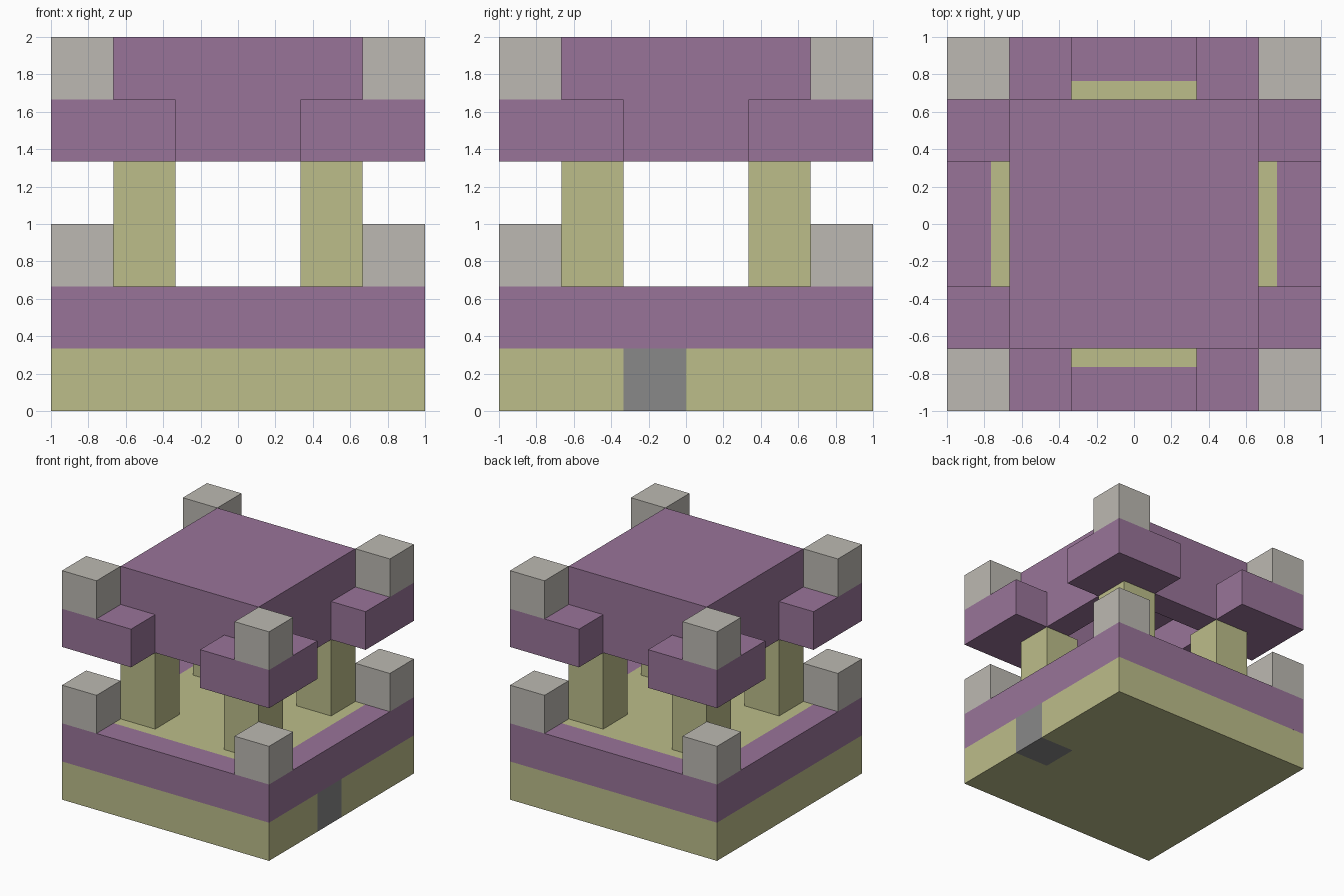
import bpy
import bmesh

U = 1 / 3  # edge of one block

default = bpy.data.objects.get("Cube")
if default:
    bpy.data.objects.remove(default, do_unlink=True)


def srgb(*channels):
    """Convert 0-255 display values to a linear colour."""
    linear = []
    for c in channels:
        c /= 255
        linear.append(c / 12.92 if c < 0.04 else ((c + 0.055) / 1.055) ** 2.4)
    return (*linear, 1)


def material(name, colour):
    mat = bpy.data.materials.new(name)
    mat.use_nodes = True
    mat.diffuse_color = colour
    mat.node_tree.nodes["Principled BSDF"].inputs["Base Color"].default_value = colour
    return mat


purple = material("purple", srgb(153, 116, 153))
straw = material("straw", srgb(188, 189, 138))
pale_stone = material("pale stone", srgb(188, 185, 178))
dark_grey = material("dark grey", srgb(136, 136, 136))


def prism(outline, bottom, top):
    """Extrude an outline, in block units, between two heights."""
    bm = bmesh.new()
    base = bm.faces.new([bm.verts.new((x * U, y * U, bottom * U)) for x, y in outline])
    result = bmesh.ops.extrude_face_region(bm, geom=[base], use_keep_orig=True)
    verts = [v for v in result["geom"] if isinstance(v, bmesh.types.BMVert)]
    bmesh.ops.translate(bm, verts=verts, vec=(0, 0, (top - bottom) * U))
    bmesh.ops.recalc_face_normals(bm, faces=bm.faces)
    return bm


def rect(x0, y0, x1, y1):
    return [(x0, y0), (x1, y0), (x1, y1), (x0, y1)]


def facing(bm, direction):
    bm.normal_update()
    return [f for f in bm.faces if f.normal.z * direction > 0.9]


def finish(name, bm, *mats):
    mesh = bpy.data.meshes.new(name)
    bm.to_mesh(mesh)
    bm.free()
    for mat in mats:
        mesh.materials.append(mat)
    bpy.context.collection.objects.link(bpy.data.objects.new(name, mesh))


# Base slab with a one-block notch on its left side, filled by a grey block
notched = [(-3, -3), (3, -3), (3, -1), (2, -1), (2, 0), (3, 0), (3, 3), (-3, 3)]
finish("base_slab", prism(notched, 0, 1), straw)
finish("side_block", prism(rect(2, -1, 3, 0), 0, 1), dark_grey)

# Terrace with a purple border around a straw floor
bm = prism(rect(-3, -3, 3, 3), 1, 2)
floor = facing(bm, 1)
bmesh.ops.inset_region(bm, faces=floor, thickness=U)
for face in floor:
    face.material_index = 1
finish("terrace", bm, purple, straw)

# Canopy block, hollowed out from below
bm = prism(rect(-2, -2, 2, 2), 4, 6)
recess = facing(bm, -1)
bmesh.ops.inset_region(bm, faces=recess, thickness=U)
bmesh.ops.inset_region(bm, faces=recess, thickness=0, depth=-U)
finish("canopy", bm, purple)

# Four corners: pillar, L-shaped eave and two corner posts
bracket = [(3, 3), (1, 3), (1, 2), (2, 2), (2, 1), (3, 1)]
for sx, side in ((1, "left"), (-1, "right")):
    for sy, end in ((-1, "front"), (1, "back")):
        def mirrored(outline):
            return [(x * sx, y * sy) for x, y in outline]

        corner = f"{end}_{side}"
        finish(f"{corner}_pillar", prism(mirrored(rect(1, 1, 2, 2)), 2, 4), straw)
        finish(f"{corner}_eave", prism(mirrored(bracket), 4, 5), purple)
        post = mirrored(rect(2, 2, 3, 3))
        finish(f"{corner}_lower_post", prism(post, 2, 3), pale_stone)
        finish(f"{corner}_upper_post", prism(post, 5, 6), pale_stone)
